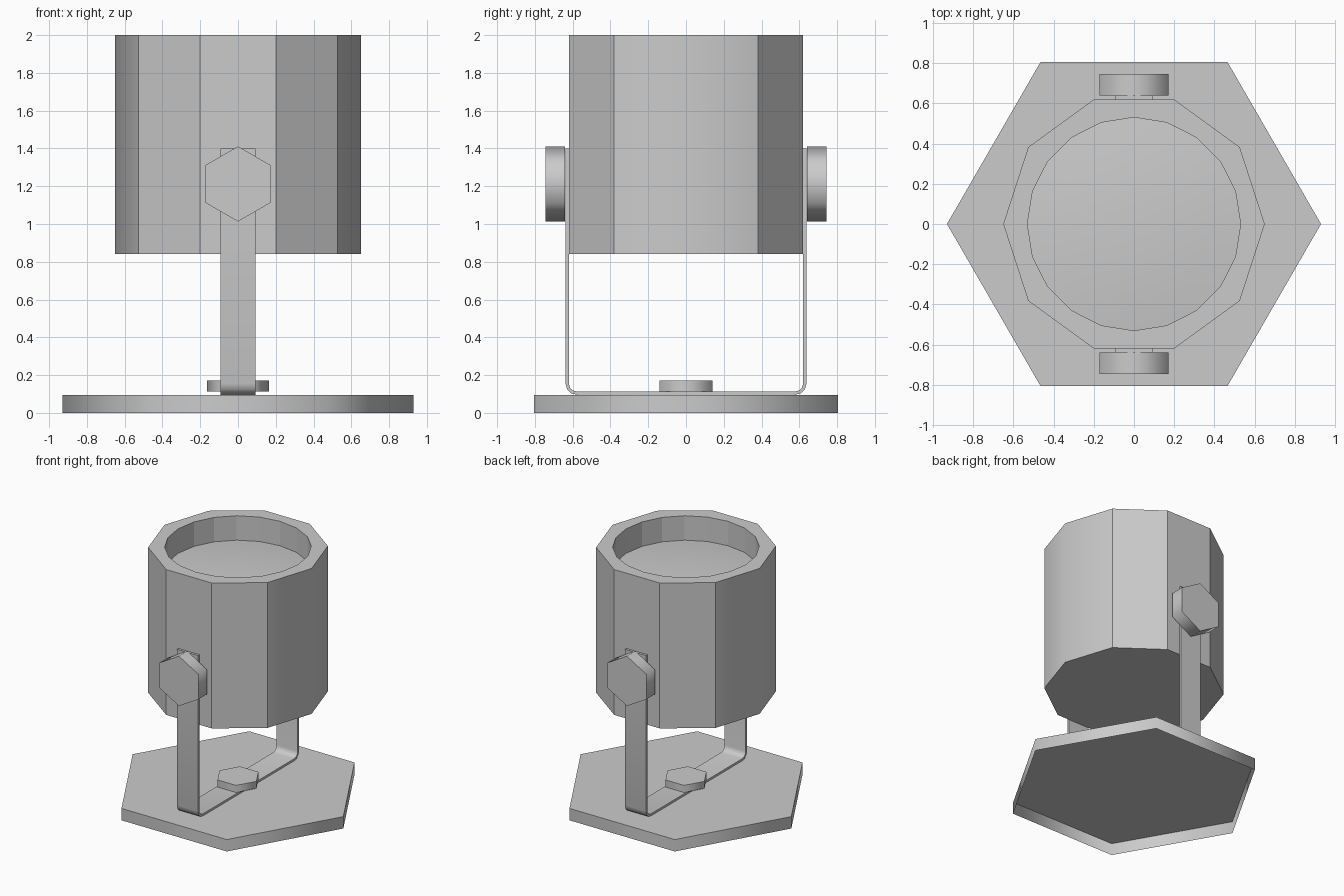
import bpy, bmesh
from math import cos, sin, pi, radians
from mathutils import Matrix

if "Cube" in bpy.data.objects:
    bpy.data.objects.remove(bpy.data.objects["Cube"])


def finish(name, bm, angle=None):
    me = bpy.data.meshes.new(name)
    bm.to_mesh(me)
    bm.free()
    ob = bpy.data.objects.new(name, me)
    bpy.context.collection.objects.link(ob)
    if angle:
        bpy.ops.object.select_all(action='DESELECT')
        ob.select_set(True)
        bpy.context.view_layer.objects.active = ob
        bpy.ops.object.shade_smooth_by_angle(angle=radians(angle))
    return ob


def hexagon(name, radius, depth, matrix, open_bottom=False):
    # six-sided plate with softly shaded sides, corners on the x axis
    bm = bmesh.new()
    low, top = ring(bm, 6, radius, -depth / 2), ring(bm, 6, radius, depth / 2)
    bridge(bm, low, top)
    bm.faces.new(top)
    if not open_bottom:
        bm.faces.new(low[::-1])
    bm.transform(matrix)
    return finish(name, bm, 70)


def ring(bm, n, radius, z):
    return [bm.verts.new((radius * cos(2 * pi * i / n), radius * sin(2 * pi * i / n), z)) for i in range(n)]


def bridge(bm, a, b):
    n = len(a)
    return [bm.faces.new((a[i], a[(i + 1) % n], b[(i + 1) % n], b[i])) for i in range(n)]


# base plate (hollow underneath) and the bolt holding the bracket
hexagon("base_plate", 0.93, 0.095, Matrix.Translation((0, 0, 0.0475)), open_bottom=True)
hexagon("base_bolt", 0.163, 0.057, Matrix.Translation((0, 0, 0.1425)))

# side knobs, corners pointing up and down
for name, s in (("front_knob", -1), ("back_knob", 1)):
    turn = Matrix.Rotation(pi / 2, 4, 'X') @ Matrix.Rotation(pi / 2, 4, 'Z')
    hexagon(name, 0.199, 0.105, Matrix.Translation((0, s * 0.6925, 1.212)) @ turn)

# ten-sided lamp housing with a round recess
bm = bmesh.new()
low, top = ring(bm, 10, 0.65, 0.84), ring(bm, 10, 0.65, 2.0)
rim, well = ring(bm, 20, 0.53, 2.0), ring(bm, 20, 0.53, 1.805)
bm.faces.new(low[::-1])
sides = bridge(bm, low, top)
for i in range(10):
    j = (i + 1) % 10
    bm.faces.new((top[i], top[j], rim[(2 * i + 2) % 20], rim[2 * i + 1], rim[2 * i]))
bridge(bm, rim, well)
for f in bm.faces:
    f.smooth = f in sides
# only the two side corners are shaded softly
for e in bm.edges:
    e.smooth = all(abs(v.co.y) < 1e-4 and abs(v.co.x) > 0.6 for v in e.verts) and \
        abs(e.verts[0].co.z - e.verts[1].co.z) > 1
finish("lamp_housing", bm)

# shallow domed lens at the bottom of the recess
bm = bmesh.new()
rings = [ring(bm, 20, 0.53 * t, 1.805 + 0.03 * (1 - t * t)) for t in (1, 0.75, 0.5, 0.25)]
for a, b in zip(rings, rings[1:]):
    bridge(bm, a, b)
bm.faces.new(rings[-1])
finish("lens", bm, 40)


def u_path(y, z, r, steps=3):
    # U-shaped outline with rounded lower corners
    half = [(y, 1.4)]
    for i in range(steps + 1):
        a = -pi / 2 * i / steps
        half.append((y - r + r * cos(a), z + r + r * sin(a)))
    return half + [(-p, q) for p, q in reversed(half)]


# bent strap bracket
bm = bmesh.new()
outer, inner = u_path(0.638, 0.096, 0.06), u_path(0.62, 0.113, 0.043)
sections = []
for (y0, z0), (y1, z1) in zip(outer, inner):
    sections.append([bm.verts.new(c) for c in
                     ((-0.093, y0, z0), (0.093, y0, z0), (0.093, y1, z1), (-0.093, y1, z1))])
for a, b in zip(sections, sections[1:]):
    bridge(bm, a, b)
bm.faces.new(sections[0])
bm.faces.new(sections[-1])
bmesh.ops.recalc_face_normals(bm, faces=bm.faces[:])
finish("bracket", bm, 40)
